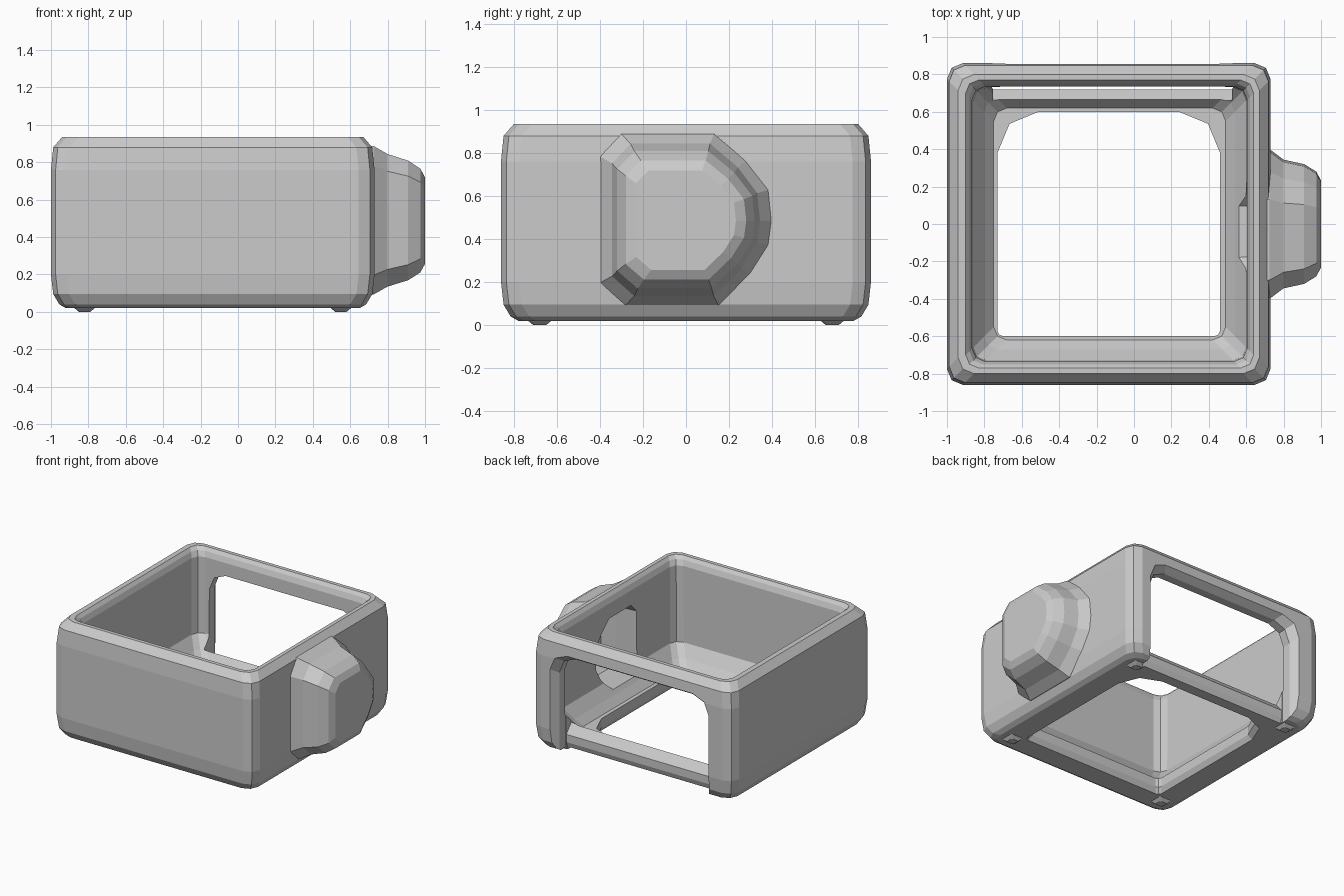
import bpy, bmesh, math

if "Cube" in bpy.data.objects:
    bpy.data.objects.remove(bpy.data.objects["Cube"])


def rounded(x0, x1, y0, y1, r, seg=2):
    """Counter-clockwise rectangle outline; r is one radius or four (from lower right)."""
    rs = r if isinstance(r, (list, tuple)) else [r] * 4
    corners = [(x1, y0, 1, -1), (x1, y1, 1, 1), (x0, y1, -1, 1), (x0, y0, -1, -1)]
    pts = []
    for i, (cx, cy, sx, sy) in enumerate(corners):
        start = -math.pi / 2 + i * math.pi / 2
        for k in range(seg + 1):
            a = start + k / seg * math.pi / 2
            pts.append((cx - sx * rs[i] + rs[i] * math.cos(a),
                        cy - sy * rs[i] + rs[i] * math.sin(a)))
    return pts


def loft(name, axis, rings):
    """Closed solid through (level, outline) rings stacked along an axis."""
    place = {'x': lambda u, v, w: (w, u, v),
             'y': lambda u, v, w: (u, w, v),
             'z': lambda u, v, w: (u, v, w)}[axis]
    bm = bmesh.new()
    loops = [[bm.verts.new(place(u, v, w)) for u, v in pts] for w, pts in rings]
    n = len(loops[0])
    for a, b in zip(loops, loops[1:]):
        for i in range(n):
            j = (i + 1) % n
            bm.faces.new((a[i], a[j], b[j], b[i]))
    bm.faces.new(loops[0][::-1])
    bm.faces.new(loops[-1])
    bmesh.ops.recalc_face_normals(bm, faces=bm.faces)
    me = bpy.data.meshes.new(name)
    bm.to_mesh(me)
    bm.free()
    ob = bpy.data.objects.new(name, me)
    bpy.context.collection.objects.link(ob)
    return ob


def boolean(target, tool, operation):
    mod = target.modifiers.new(tool.name, 'BOOLEAN')
    mod.object, mod.operation, mod.solver = tool, operation, 'EXACT'
    bpy.context.view_layer.objects.active = target
    bpy.ops.object.modifier_apply(modifier=mod.name)
    bpy.data.objects.remove(tool)


def shell_ring(z, inset):
    i = inset
    return z, rounded(-1 + i, 0.73 - i, -0.86 + i, 0.86 - i, 0.085)


def cavity_ring(z, grow):
    g = grow
    return z, rounded(-0.86 - g, 0.6 + g, -0.73 - g, 0.73 + g, 0.07)


def window_ring(y, grow):
    g = grow
    return y, rounded(-0.76 - g, 0.53 + g, -0.2, 0.77 + g, [0.03, 0.14, 0.14, 0.03])


# D-shaped outline of the side boss, as (y, z) around its centre
D = [(-.40, -.28), (-.28, -.38), (.15, -.38), (.30, -.24), (.385, -.11), (.40, 0),
     (.385, .14), (.28, .27), (.13, .39), (-.30, .39), (-.40, .29)]


def boss_ring(x, sy, sz):
    return x, [(y * sy, 0.485 + z * sz) for y, z in D]


# Outer case with softened edges
case = loft("case", 'z', [shell_ring(0.02, 0.08), shell_ring(0.04, 0.045),
                          shell_ring(0.095, 0.012), shell_ring(0.2, 0),
                          shell_ring(0.76, 0), shell_ring(0.88, 0.012),
                          shell_ring(0.935, 0.06)])

# Slight corner feet
for fx in (-0.82, 0.55):
    for fy in (-0.68, 0.68):
        boolean(case, loft("foot", 'z', [
            (z, rounded(fx - h, fx + h, fy - h, fy + h, 0.01, 1))
            for z, h in ((0.0, 0.03), (0.05, 0.09))]), 'UNION')

# Side boss, stepped and tapering outwards
boss = loft("side_boss", 'x', [boss_ring(0.66, 1.02, 1.05), boss_ring(0.725, 1, 1.03),
                               boss_ring(0.80, 0.86, 0.92), boss_ring(0.91, 0.80, 0.83),
                               boss_ring(0.975, 0.70, 0.72), boss_ring(1.0, 0.58, 0.60)])
boolean(case, boss, 'UNION')

# Main cavity: sloping floor lip, rounded rim at the open top
boolean(case, loft("cavity", 'z', [cavity_ring(0.13, -0.11), cavity_ring(0.19, -0.06),
                                   cavity_ring(0.28, 0), cavity_ring(0.87, 0.005),
                                   cavity_ring(0.91, 0.02), cavity_ring(0.96, 0.06)]),
        'DIFFERENCE')

# Floor opening, leaving a lip all round
boolean(case, loft("floor_opening", 'z', [
    (z, rounded(-0.73 - g, 0.46 + g, -0.6 - g, 0.6 + g, [0.03, 0.22, 0.22, 0.03]))
    for z, g in ((-0.05, 0.06), (0.06, 0), (0.3, 0))]), 'DIFFERENCE')

# Back window, running down in front of the rear lip
boolean(case, loft("back_window", 'y', [window_ring(0.725, 0), window_ring(0.80, 0),
                                        window_ring(0.88, 0.05)]), 'DIFFERENCE')

# Chamfers that shape the rear lip into a rail
RAIL = [(.68, -.05), (.72, .06), (.72, .12), (.66, .19), (.66, .32), (.78, .32), (.78, -.05)]
boolean(case, loft("rail_trim", 'x', [(-0.755, RAIL), (0.525, RAIL)]), 'DIFFERENCE')

# Hollow inside the boss
boolean(case, loft("boss_hollow", 'x', [boss_ring(0.5, 0.64, 0.70), boss_ring(0.78, 0.62, 0.68),
                                        boss_ring(0.87, 0.5, 0.5)]), 'DIFFERENCE')
